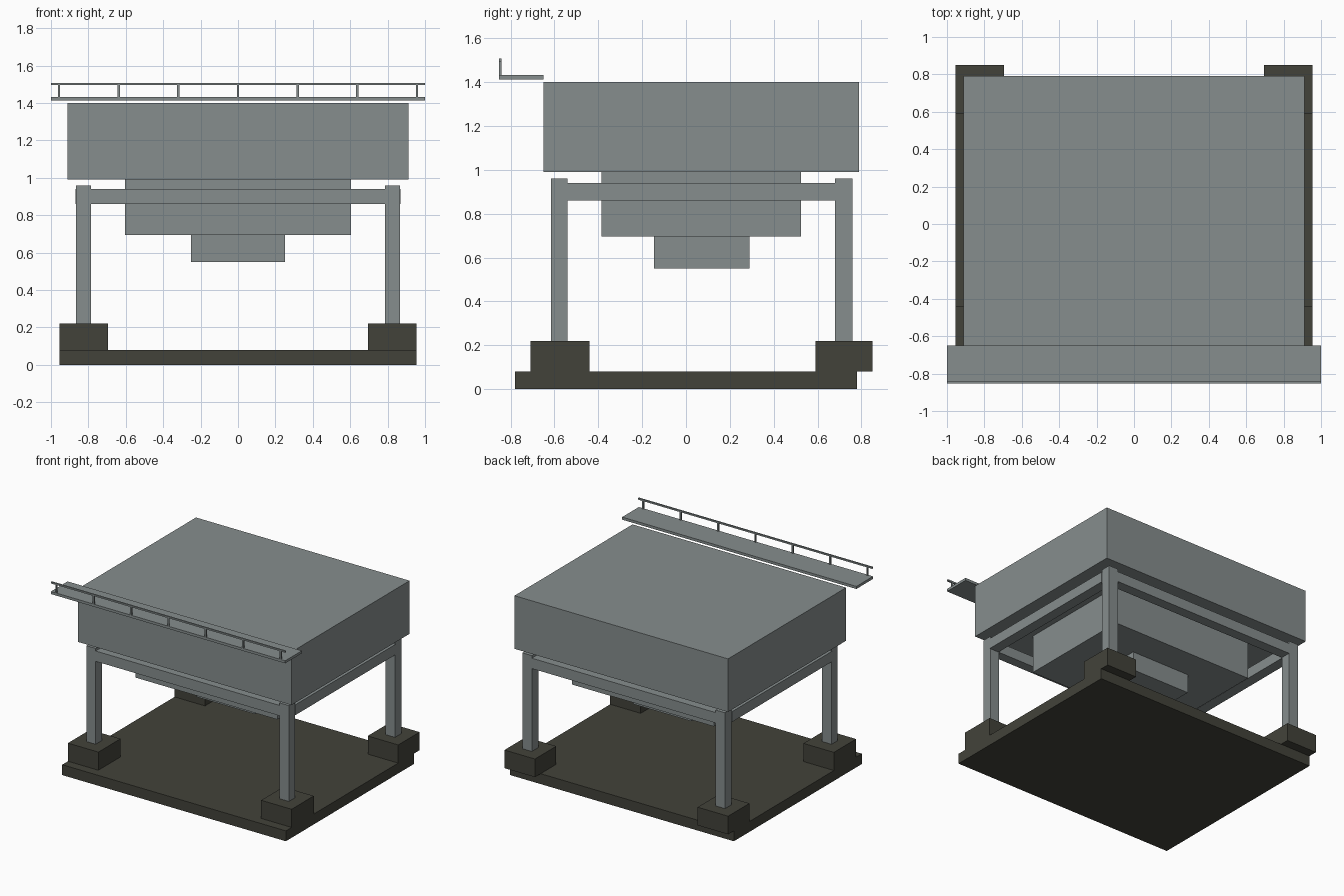
import bpy
import bmesh
from mathutils import Matrix, Vector

cube = bpy.data.objects.get("Cube")
if cube:
    bpy.data.objects.remove(cube, do_unlink=True)


def make_material(name, rgb):
    mat = bpy.data.materials.new(name)
    mat.use_nodes = True
    mat.diffuse_color = (*rgb, 1)
    mat.node_tree.nodes["Principled BSDF"].inputs["Base Color"].default_value = (*rgb, 1)
    return mat


steel = make_material("grey steel", (0.24, 0.27, 0.27))
concrete = make_material("dark concrete", (0.055, 0.055, 0.042))


def box(name, x, y, z, mat):
    """Box spanning the given (low, high) range on each axis."""
    lo, hi = (Vector(v) for v in zip(x, y, z))
    bm = bmesh.new()
    bmesh.ops.create_cube(bm, size=1, matrix=Matrix.Translation((lo + hi) / 2)
                          @ Matrix.Diagonal((*(hi - lo), 1)))
    mesh = bpy.data.meshes.new(name)
    bm.to_mesh(mesh)
    bm.free()
    mesh.materials.append(mat)
    obj = bpy.data.objects.new(name, mesh)
    bpy.context.collection.objects.link(obj)
    return obj


# Foundation slab
box("foundation_slab", (-0.955, 0.955), (-0.78, 0.78), (0, 0.08), concrete)

# Footings and columns at the four corners
rows = {"front": ((-0.71, -0.44), (-0.615, -0.54)),
        "back": ((0.59, 0.85), (0.68, 0.76))}
for side, s in (("left", 1), ("right", -1)):
    for row, (foot_y, column_y) in rows.items():
        box(f"{row}_{side}_footing", sorted((s * 0.695, s * 0.955)), foot_y,
            (0.08, 0.22), concrete)
        box(f"{row}_{side}_column", sorted((s * 0.785, s * 0.865)), column_y,
            (0.22, 0.96), steel)
    # Side beam between the columns
    box(f"{side}_beam", sorted((s * 0.79, s * 0.87)), (-0.54, 0.68), (0.86, 0.94), steel)

# Cross beams
for row, (_, column_y) in rows.items():
    box(f"{row}_beam", (-0.785, 0.785), column_y, (0.86, 0.94), steel)

# Stepped body hanging inside the frame
box("main_body", (-0.912, 0.912), (-0.65, 0.79), (0.99, 1.40), steel)
box("middle_hopper", (-0.605, 0.605), (-0.385, 0.525), (0.695, 0.99), steel)
box("lower_outlet", (-0.25, 0.25), (-0.147, 0.29), (0.55, 0.695), steel)

# Walkway with railing
box("walkway", (-1, 1), (-0.853, -0.65), (1.413, 1.433), steel)
rail_y = (-0.853, -0.841)
box("handrail", (-1, 1), rail_y, (1.495, 1.507), steel)
for i in range(7):
    x = (i - 3) * 0.319
    box(f"railing_post_{i + 1}", (x - 0.006, x + 0.006), rail_y, (1.433, 1.495), steel)
